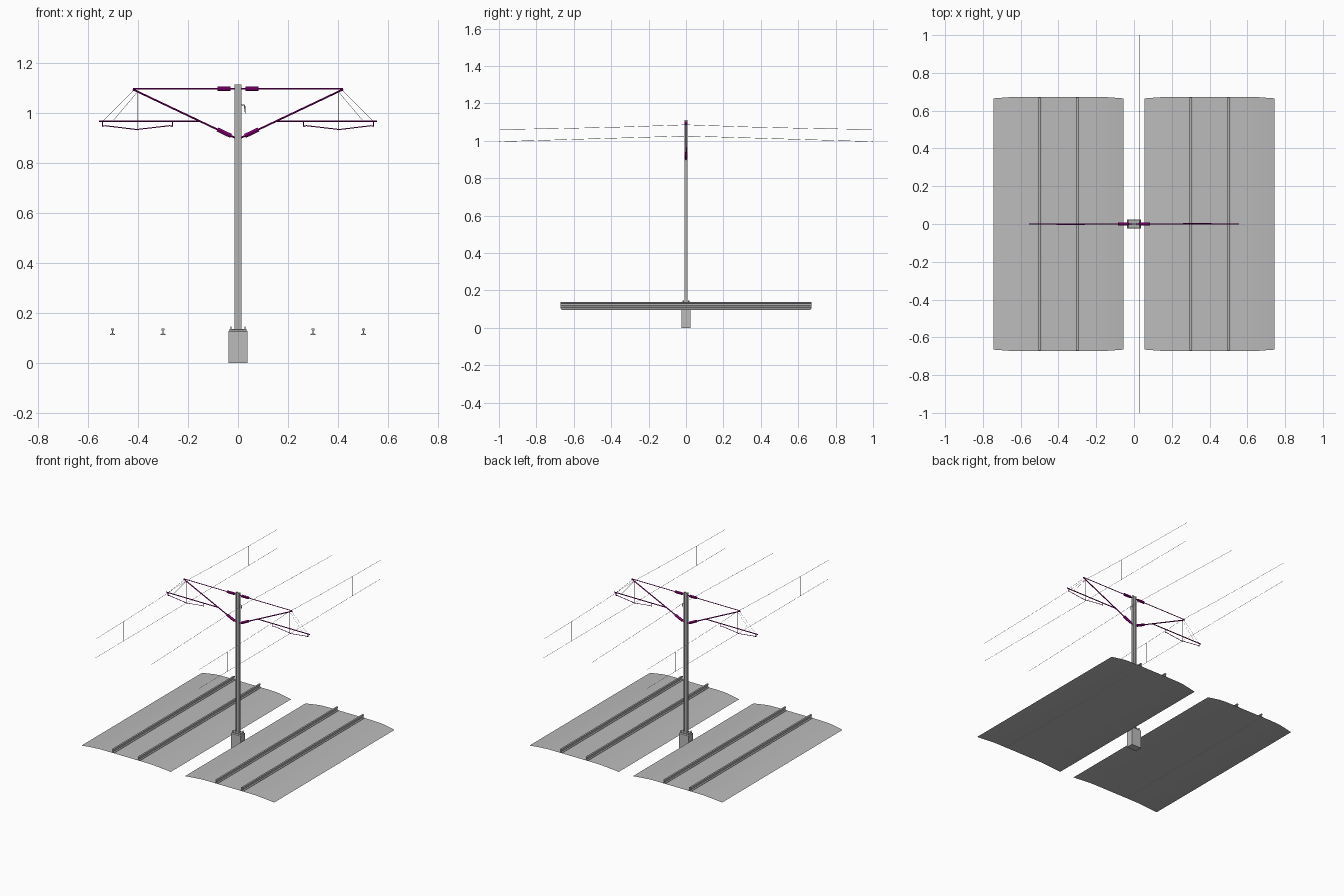
import bpy, bmesh, math
from mathutils import Vector, Matrix

if "Cube" in bpy.data.objects:
    bpy.data.objects.remove(bpy.data.objects["Cube"])


def material(name, rgb):
    m = bpy.data.materials.new(name)
    m.diffuse_color = (*rgb, 1)
    m.use_nodes = True
    m.node_tree.nodes["Principled BSDF"].inputs["Base Color"].default_value = m.diffuse_color
    return m


GREY = material("concrete_grey", (0.5, 0.5, 0.5))
STEEL = material("steel_grey", (0.45, 0.45, 0.45))
PURPLE = material("insulator_purple", (0.27, 0.0, 0.2))


def finish(name, bm, mat, smooth=False):
    me = bpy.data.meshes.new(name)
    bm.to_mesh(me)
    bm.free()
    me.materials.append(mat)
    ob = bpy.data.objects.new(name, me)
    bpy.context.collection.objects.link(ob)
    if smooth:
        bpy.ops.object.select_all(action='DESELECT')
        ob.select_set(True)
        bpy.context.view_layer.objects.active = ob
        bpy.ops.object.shade_smooth_by_angle(angle=math.radians(30))
    return ob


def rods(name, pts, r, mat, sides=8):
    """Round bar along a chain of points."""
    bm = bmesh.new()
    for a, b in zip(pts, pts[1:]):
        a, b = Vector(a), Vector(b)
        d = b - a
        mtx = Matrix.Translation((a + b) / 2) @ d.to_track_quat('Z', 'Y').to_matrix().to_4x4()
        bmesh.ops.create_cone(bm, cap_ends=True, segments=sides, radius1=r, radius2=r,
                              depth=d.length, matrix=mtx)
    return finish(name, bm, mat, sides > 4)


def box(name, lo, hi, mat, bevel=0):
    bm = bmesh.new()
    lo, hi = Vector(lo), Vector(hi)
    bmesh.ops.create_cube(bm, size=1, matrix=Matrix.Translation((lo + hi) / 2)
                          @ Matrix.Diagonal((*(hi - lo), 1)))
    if bevel:
        edges = [e for e in bm.edges if all(v.co.z > hi.z - 1e-4 for v in e.verts)]
        bmesh.ops.bevel(bm, geom=edges, offset=bevel, segments=1, affect='EDGES')
    return finish(name, bm, mat)


def prism(name, outline, axis, start, end, mat):
    """Closed outline extruded along y (outline x,z) or z (outline x,y)."""
    bm = bmesh.new()
    def put(p, t):
        return (p[0], t, p[1]) if axis == 'Y' else (p[0], p[1], t)
    f = bm.faces.new([bm.verts.new(put(p, start)) for p in outline])
    new = bmesh.ops.extrude_face_region(bm, geom=[f])['geom']
    move = Vector(put((0, 0), end - start))
    bmesh.ops.translate(bm, verts=[v for v in new if isinstance(v, bmesh.types.BMVert)], vec=move)
    bmesh.ops.recalc_face_normals(bm, faces=bm.faces)
    return finish(name, bm, mat)


def track(side, cx):
    # Ballast bed: thin open sheet, falling away at both shoulders
    half = [(0.0, 0.113), (0.07, 0.113), (0.17, 0.113), (0.21, 0.112), (0.25, 0.109),
            (0.29, 0.104), (0.32, 0.1), (0.345, 0.096)]
    prof = [(-x, z) for x, z in half[:0:-1]] + half
    bm = bmesh.new()
    rows = []
    for s in (-1, 1):
        rows.append([bm.verts.new((cx + x, s * (0.672 - 0.007 * max(0, (abs(x) - 0.25) / 0.095)), z))
                     for x, z in prof])
    for i in range(len(prof) - 1):
        bm.faces.new((rows[0][i], rows[0][i + 1], rows[1][i + 1], rows[1][i]))
    finish(side + "_ballast_bed", bm, GREY, True)
    # Rails with foot, web and head
    for n, dx in (("west", -0.1), ("east", 0.1)):
        r = [(0.01, 0.113), (0.01, 0.116), (0.002, 0.119), (0.002, 0.13), (0.006, 0.132), (0.006, 0.138)]
        out = [(cx + dx + x, z) for x, z in r] + [(cx + dx - x, z) for x, z in reversed(r)]
        prism(f"{side}_{n}_rail", out, 'Y', -0.67, 0.67, STEEL)


def cantilever(side, s):
    def P(x, z, y=0):
        return (s * x, s * y, z)
    # Stay tube, diagonal bracket tube and registration tube
    rods(side + "_top_tube", [P(0.013, 1.095), P(0.42, 1.095)], 0.0025, PURPLE)
    rods(side + "_diagonal_tube", [P(0.013, 0.9), P(0.42, 1.093)], 0.0036, PURPLE)
    rods(side + "_registration_tube", [P(0.15, 0.966), P(0.555, 0.966)], 0.0032, PURPLE)
    # Insulators
    rods(side + "_top_insulator", [P(0.03, 1.095), P(0.082, 1.095)], 0.0085, PURPLE, 12)
    rods(side + "_lower_insulator", [P(0.028, 0.907), P(0.082, 0.933)], 0.0085, PURPLE, 12)
    # Steady arms hanging from the registration tube
    rods(side + "_outer_steady_arm", [P(0.541, 0.966), P(0.541, 0.945), P(0.532, 0.948),
                                      P(0.4, 0.932)], 0.002, PURPLE, 6)
    rods(side + "_inner_steady_arm", [P(0.262, 0.966, 0.004), P(0.262, 0.945, 0.004),
                                      P(0.272, 0.948, 0.004), P(0.41, 0.932, 0.004)], 0.002, PURPLE, 6)
    # Support stays
    rods(side + "_outer_stay", [P(0.415, 1.09), P(0.54, 0.966)], 0.0007, STEEL, 4)
    rods(side + "_inner_stay", [P(0.4, 1.084), P(0.5, 0.966)], 0.0007, STEEL, 4)
    # Messenger wire, contact wire and droppers
    def sag(y):
        return 1.086 - 0.04 * abs(y) + 0.015 * y * y
    ys = [-1, -0.69, -0.35, 0, 0.35, 0.69, 1]
    rods(side + "_messenger_wire", [(s * 0.4, y, sag(y)) for y in ys], 0.001, STEEL, 4)
    rods(side + "_contact_wire", [(s * 0.4, -1, 0.93), (s * 0.4, 1, 0.93)], 0.001, STEEL, 4)
    for i, y in enumerate((-0.69, -0.35, 0, 0.35, 0.69)):
        rods(f"{side}_dropper_{i + 1}", [(s * 0.4, y, 0.93), (s * 0.4, y, sag(y))], 0.0007, STEEL, 4)


for side, s in (("left", -1), ("right", 1)):
    track(side, s * 0.4)
    cantilever(side, s)

# Mast foundation, base plate and bolts
box("foundation", (-0.038, -0.025, 0), (0.038, 0.025, 0.132), GREY, 0.005)
box("base_plate", (-0.033, -0.02, 0.132), (0.033, 0.02, 0.137), STEEL)
for i, (x, y) in enumerate([(-1, -1), (-1, 1), (1, -1), (1, 1)]):
    rods(f"anchor_bolt_{i + 1}", [(x * 0.028, y * 0.015, 0.137), (x * 0.028, y * 0.015, 0.147)],
         0.003, STEEL, 6)

# Mast: upright I-beam
w, d, t, b = 0.014, 0.0085, 0.003, 0.0015
quarter = [(w, -d), (w, d), (w - t, d), (w - t, b)]
prism("mast", quarter + [(-x, y) for x, y in reversed(quarter[1:])]
      + [(-w, -d), (-w + t, -d), (-w + t, -b), (w - t, -b), (w - t, -d)], 'Z', 0.137, 1.112, STEEL)

# Feeder wire carried on a small hook beside the mast
rods("feeder_hook", [(0.013, 0, 1.03), (0.026, 0, 1.03), (0.028, 0, 1.003)], 0.002, STEEL, 6)
rods("feeder_wire", [(0.028, y / 4, 1.026 - 0.03 * abs(y / 4)) for y in range(-4, 5)], 0.001, STEEL, 4)
